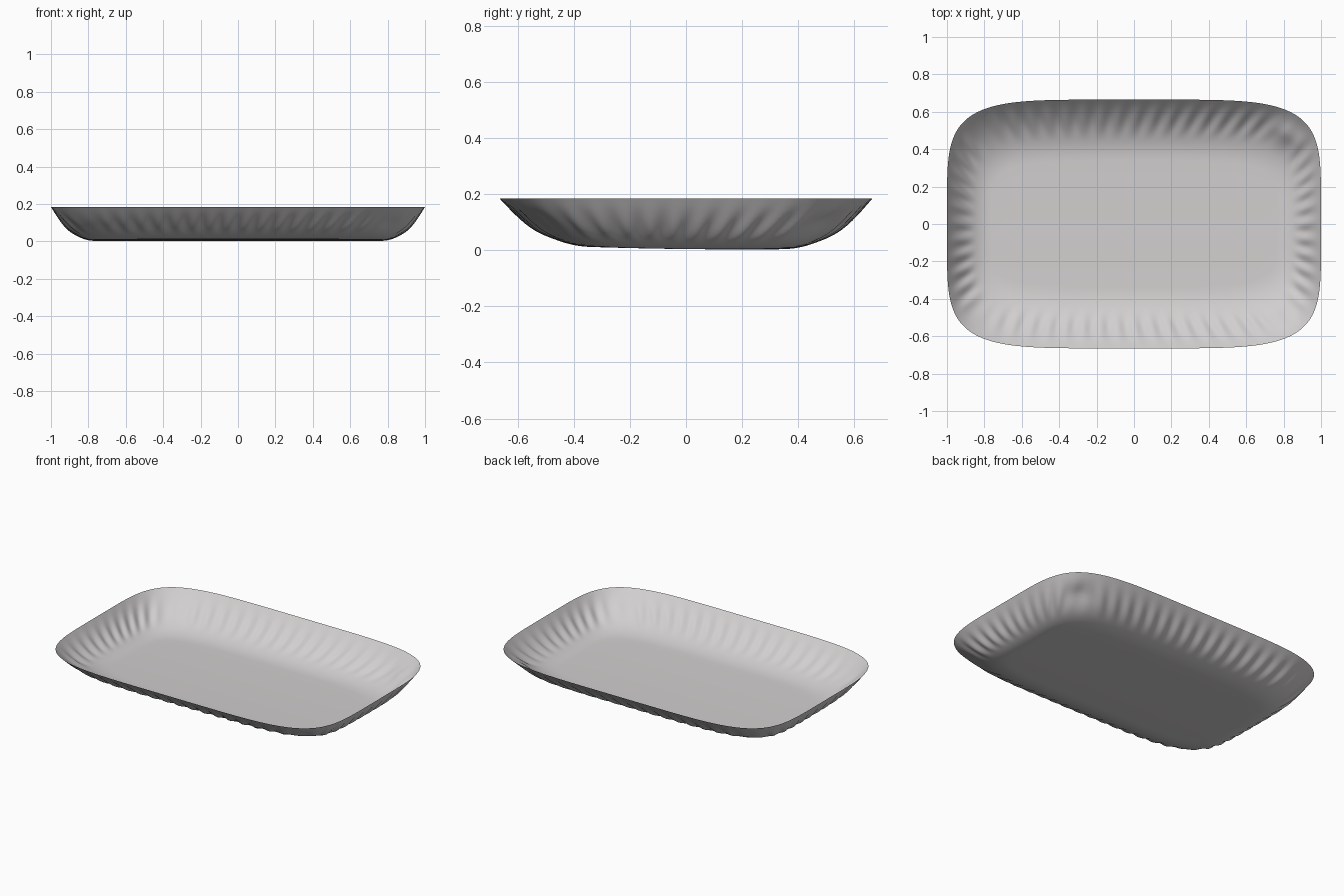
import bpy, bmesh, math

cube = bpy.data.objects.get("Cube")
if cube:
    bpy.data.objects.remove(cube, do_unlink=True)

SEGMENTS, WALL_RINGS, FLOOR_RINGS = 480, 18, 12
HALF_X, HALF_Y, RIM_Z = 1.0, 0.665, 0.185
FLUTE_SPACING = 0.1

grey = bpy.data.materials.new("pale warm grey")
grey.use_nodes = True
colour = (0.64, 0.62, 0.62, 1)
grey.diffuse_color = colour
grey.node_tree.nodes["Principled BSDF"].inputs["Base Color"].default_value = colour


def outline(angle, power):
    """Point on a rounded unit square in the given direction."""
    c, s = math.cos(angle), math.sin(angle)
    r = (abs(c) ** power + abs(s) ** power) ** (-1 / power)
    return c * r, s * r


def bump(x, y, cx, cy, radius):
    return math.exp(-((x - cx) ** 2 + (y - cy) ** 2) / radius ** 2)


def floor_height(y):
    return 0.003 + 0.03 * (y - 0.2) ** 2


def crumple(x, y):
    """Dented corners at the left end of the tray."""
    back = 0.03 * bump(x, y, 0.83, 0.5, 0.075)
    front = 0.014 * bump(x, y, 0.82, -0.5, 0.06)
    crease = 0.012 * bump(x, y, 0.9, 0.52, 0.05)
    return back + front - crease


def flutes(u, v, s):
    """Slanted ripples pressed into the straight walls, fading at corners and rim."""
    along = u * HALF_X if abs(v) > abs(u) else v * HALF_Y
    straight = 1 - min(abs(u), abs(v))
    fade = min(1, max(0, (straight - 0.12) / 0.15))
    band = math.sin(math.pi * min(1, s / 0.65)) ** 2
    return 0.007 * fade * band * math.sin(math.tau * along / FLUTE_SPACING + 4 * s)


# Tray: one thin sheet of rings from the rim down the wall and across the floor
bm = bmesh.new()
rings = []
for i in range(WALL_RINGS + FLOOR_RINGS):
    s = min(1, i / WALL_RINGS)
    shrink = 1 - max(0, i - WALL_RINGS) / FLOOR_RINGS
    a, b = (HALF_X - 0.24 * s) * shrink, (HALF_Y - 0.33 * s) * shrink
    ring = []
    for k in range(SEGMENTS):
        u, v = outline(math.tau * k / SEGMENTS, 5)
        x, y = u * a, v * b
        base = floor_height(y)
        drop = (1 - s) ** 2.2
        z = base + (RIM_Z - base) * drop + flutes(u, v, s)
        z += crumple(x, y) * min(1, s * 3)
        ring.append(bm.verts.new((x, y, max(0, z))))
    rings.append(ring)

for outer, inner in zip(rings, rings[1:]):
    for k in range(SEGMENTS):
        n = (k + 1) % SEGMENTS
        bm.faces.new((outer[k], outer[n], inner[n], inner[k]))
centre = bm.verts.new((0, 0, floor_height(0)))
for k in range(SEGMENTS):
    bm.faces.new((rings[-1][k], rings[-1][(k + 1) % SEGMENTS], centre))
for face in bm.faces:
    face.smooth = True

mesh = bpy.data.meshes.new("tray")
bm.to_mesh(mesh)
bm.free()
mesh.materials.append(grey)
tray = bpy.data.objects.new("tray", mesh)
bpy.context.collection.objects.link(tray)
